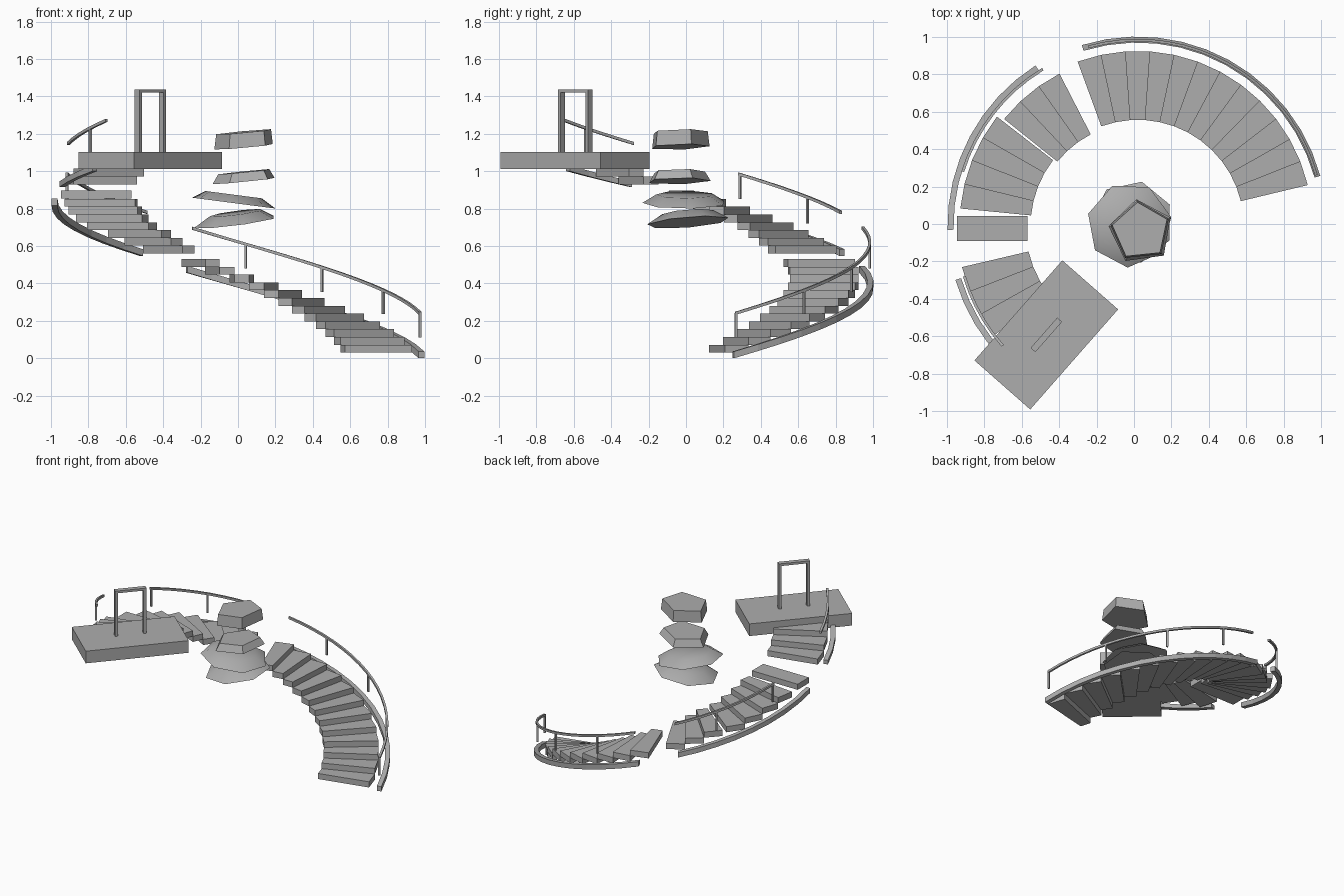
import bpy, math
from mathutils import Matrix

if "Cube" in bpy.data.objects:
    bpy.data.objects.remove(bpy.data.objects["Cube"])

CX, CY = 0.02, -0.01          # axis of the spiral
PITCH = 8.05                  # degrees per step
RISE = 0.0417

stone = bpy.data.materials.new("grey stone")
stone.diffuse_color = (0.42, 0.42, 0.42, 1)
stone.use_nodes = True
stone.node_tree.nodes["Principled BSDF"].inputs["Base Color"].default_value = stone.diffuse_color


def make(name, verts, faces):
    me = bpy.data.meshes.new(name)
    me.from_pydata(verts, [], faces)
    me.materials.append(stone)
    ob = bpy.data.objects.new(name, me)
    bpy.context.collection.objects.link(ob)
    return ob


def prism(name, low, high):
    """Closed solid between two rings, both counter-clockwise from above."""
    n = len(low)
    faces = [list(range(n))[::-1], list(range(n, 2 * n))]
    faces += [(i, (i + 1) % n, n + (i + 1) % n, n + i) for i in range(n)]
    return make(name, low + high, faces)


def polar(r, deg, z):
    a = math.radians(deg)
    return (CX + r * math.cos(a), CY + r * math.sin(a), z)


def box(name, size, loc, turn=0):
    sx, sy, sz = (s / 2 for s in size)
    ring = [(-sx, -sy), (sx, -sy), (sx, sy), (-sx, sy)]
    ob = prism(name, [(x, y, -sz) for x, y in ring], [(x, y, sz) for x, y in ring])
    ob.data.transform(Matrix.Translation(loc) @ Matrix.Rotation(math.radians(turn), 4, 'Z'))
    return ob


def flight(name, count, a0, z0, r_in, r_out):
    """Wedge-shaped steps climbing counter-clockwise."""
    for i in range(count):
        a, z = a0 + PITCH * i, z0 + RISE * i
        b = a + PITCH
        ring = [(r_in, a), (r_out, a), (r_out, b), (r_in, b)]
        prism(f"{name}_{i + 1}", [polar(r, d, z) for r, d in ring],
              [polar(r, d, z + RISE) for r, d in ring])


def rail(name, r0, r1, a0, a1, z0, z1, h, segs):
    """Rectangular bar following the spiral; z0 and z1 are its centre heights."""
    verts, faces = [], []
    for i in range(segs + 1):
        t = i / segs
        a, z = a0 + (a1 - a0) * t, z0 + (z1 - z0) * t
        verts += [polar(r0, a, z - h / 2), polar(r1, a, z - h / 2),
                  polar(r1, a, z + h / 2), polar(r0, a, z + h / 2)]
        if i:
            k = 4 * (i - 1)
            faces += [(k + j, k + 4 + j, k + 4 + (j + 1) % 4, k + (j + 1) % 4) for j in range(4)]
    k = 4 * segs
    faces += [(0, 1, 2, 3), (k + 3, k + 2, k + 1, k)]
    return make(name, verts, faces)


def post(name, r, deg, z0, z1):
    x, y, _ = polar(r, deg, 0)
    box(name, (0.012, 0.012, z1 - z0), (x, y, (z0 + z1) / 2), deg)


def rock(name, n, cx, cy, r_low, r_high, zc, h, sx, sy, rot, smooth=False):
    """Tapered, leaning many-sided boulder."""
    def ring(r, z):
        pts = []
        for i in range(n):
            a = math.radians(rot + 360 * i / n)
            x, y = r * math.cos(a), r * math.sin(a)
            pts.append((cx + x, cy + y, z + sx * x + sy * y))
        return pts
    ob = prism(name, ring(r_low, zc - h / 2), ring(r_high, zc + h / 2))
    if smooth:
        bpy.context.view_layer.objects.active = ob
        ob.select_set(True)
        bpy.ops.object.shade_smooth_by_angle(angle=math.radians(55))
        ob.select_set(False)


# Steps: broken into flights, with gaps between
flight("lower_step", 12, 13.5, 0.03, 0.567, 0.935)
flight("middle_step", 3, 117.2, 0.56, 0.55, 0.915)
flight("upper_step", 4, 142.2, 0.56 + 3 * RISE, 0.573, 0.953)
box("loose_step", (0.375, 0.132, RISE), (-0.758, -0.024, 0.875))
flight("top_step", 3, 193.2, 0.93, 0.60, 0.965)

# Outer stringers beneath the steps
rail("lower_stringer", 0.98, 1.012, 15.3, 107.2, 0.018, 0.475, 0.036, 12)
rail("middle_stringer", 0.985, 1.017, 122.5, 181.2, 0.565, 0.835, 0.036, 8)
rail("top_stringer", 0.985, 1.017, 196.5, 218.3, 0.93, 1.015, 0.03, 3)

# Handrails and their posts
rail("lower_handrail", 0.985, 1.0, 16, 105.5, 0.24, 0.695, 0.016, 18)
for i, (a, z) in enumerate([(16.2, 0.11), (40.3, 0.235), (64.3, 0.355), (88.8, 0.48)]):
    post(f"lower_post_{i + 1}", 0.992, a, z, z + 0.132)
rail("middle_handrail", 0.972, 0.987, 121.2, 162.8, 0.78, 0.985, 0.016, 8)
for i, (a, z) in enumerate([(137.7, 0.72), (162.3, 0.85)]):
    post(f"middle_post_{i + 1}", 0.98, a, z, z + 0.14)
rail("top_handrail", 0.958, 0.973, 196.2, 221.6, 1.148, 1.272, 0.016, 5)
post("top_post", 0.966, 213, 1.095, 1.232)

# Landing platform with a door frame standing on it
PX, PY, TURN = -0.469, -0.593, 48.7
box("platform", (0.712, 0.397, 0.09), (PX, PY, 1.057), TURN)
ca, sa = math.cos(math.radians(TURN)), math.sin(math.radians(TURN))
for side, name in ((-1, "door_post_left"), (1, "door_post_right")):
    d = side * 0.098
    box(name, (0.02, 0.034, 0.32), (PX + d * ca, PY + d * sa, 1.26), TURN)
box("door_lintel", (0.216, 0.034, 0.017), (PX, PY, 1.4285), TURN)

# Floating boulders stacked in the middle
rock("boulder_top", 5, 0.035, -0.038, 0.165, 0.155, 1.17, 0.08, 0.09, 0.03, 96)
rock("boulder_second", 5, 0.037, -0.042, 0.176, 0.145, 0.972, 0.05, 0.10, 0.02, 98)
rock("boulder_third", 7, -0.025, -0.005, 0.228, 0.155, 0.852, 0.045, -0.13, 0.0, 62, True)
rock("boulder_bottom", 7, -0.01, 0.01, 0.222, 0.14, 0.752, 0.05, 0.13, 0.08, 25, True)
